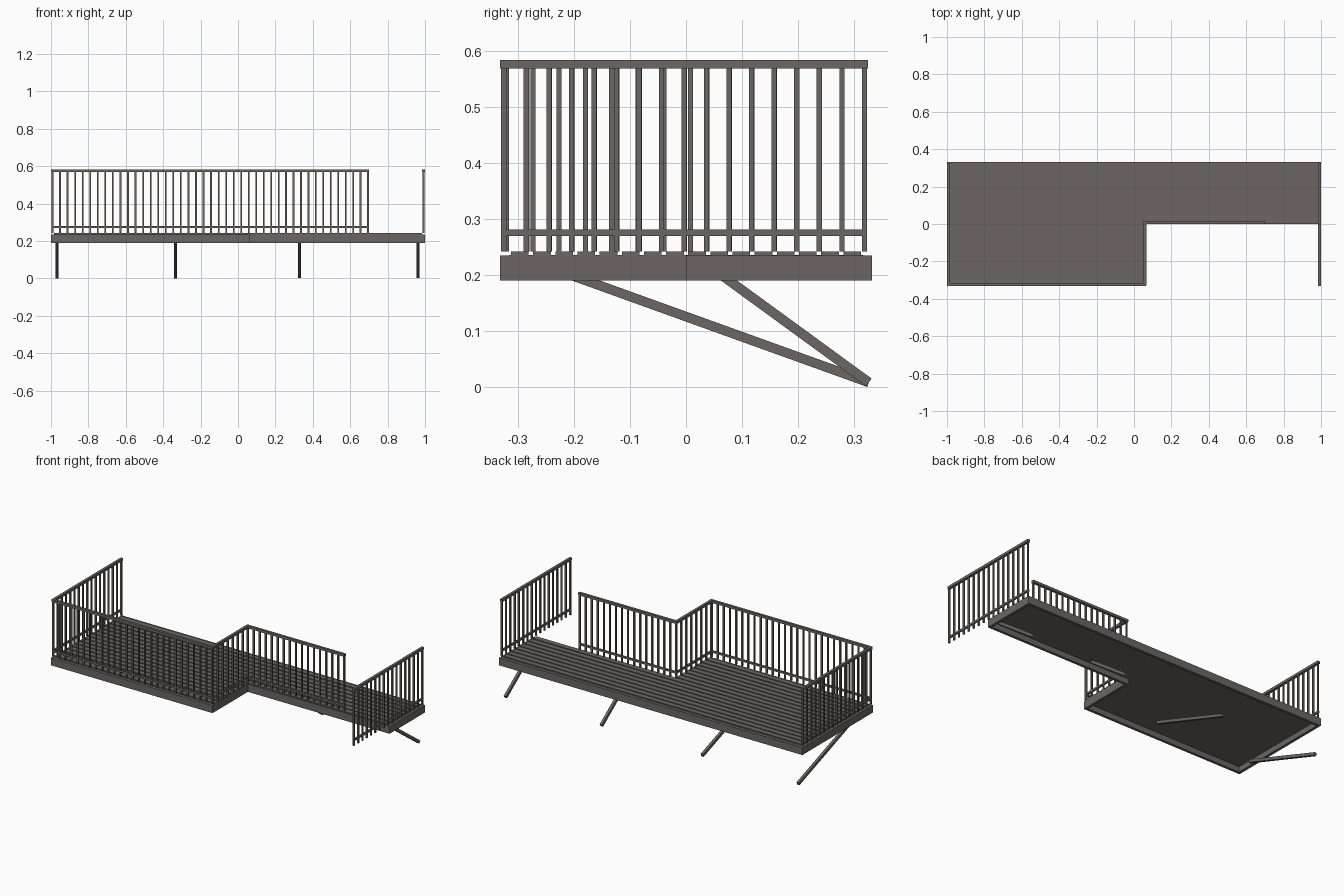
import bpy, bmesh
from mathutils import Vector, Matrix

if "Cube" in bpy.data.objects:
    bpy.data.objects.remove(bpy.data.objects["Cube"])

wood = bpy.data.materials.new("weathered_brown_grey")
wood.diffuse_color = (0.150, 0.133, 0.122, 1)
wood.use_nodes = True
wood.node_tree.nodes["Principled BSDF"].inputs["Base Color"].default_value = wood.diffuse_color


def add_box(bm, x0, x1, y0, y1, z0, z1):
    m = (Matrix.Translation(((x0 + x1) / 2, (y0 + y1) / 2, (z0 + z1) / 2))
         @ Matrix.Diagonal((x1 - x0, y1 - y0, z1 - z0, 1)))
    bmesh.ops.create_cube(bm, size=1, matrix=m)


def finish(name, bm):
    me = bpy.data.meshes.new(name)
    bm.to_mesh(me)
    bm.free()
    me.materials.append(wood)
    ob = bpy.data.objects.new(name, me)
    bpy.context.collection.objects.link(ob)
    return ob


def boxes(name, items):
    bm = bmesh.new()
    for b in items:
        add_box(bm, *b)
    return finish(name, bm)


# Perimeter beams of the L-shaped deck
Z0, Z1, T = 0.19, 0.235, 0.016
E = 0.332
STEP = 0.065
boxes("deck_frame", [
    (-1, 1, E - T, E, Z0, Z1),                       # back
    (-1, -1 + T, -E + T, E - T, Z0, Z1),             # left end
    (1 - T, 1, 0, E - T, Z0, Z1),                    # right end
    (-1, STEP, -E, -E + T, Z0, Z1),                  # front
    (STEP - T, STEP, -E + T, 0, Z0, 0.222),          # inner step
    (STEP - T, 1 - T, 0, T, Z0, Z1),                 # front of narrow part
])

# Solid layer under the boards
boxes("subfloor", [
    (-1 + T, STEP, -E + T, 0, 0.222, 0.236),
    (-1 + T, 1 - T, 0, E - T, 0.222, 0.236),
])

# Floor boards running lengthwise
N = 16
pitch = 2 * (E - T) / N
boards = []
for i in range(N):
    y = -E + T + i * pitch
    end = STEP if i < N // 2 else 1 - T
    boards.append((-1 + T, end, y + 0.004, y + pitch - 0.004, 0.234, 0.242))
boxes("floor_boards", boards)


# Railing: top rail, low rail and evenly spaced balusters between two points
def railing(name, a, b, count):
    a, b = Vector(a), Vector(b)
    along_x = abs(b.x - a.x) > abs(b.y - a.y)
    h, items = 0.0045, []

    def rail(w, e, z0, z1):
        ex, ey = (e, w) if along_x else (w, e)
        items.append((min(a.x, b.x) - ex, max(a.x, b.x) + ex,
                      min(a.y, b.y) - ey, max(a.y, b.y) + ey, z0, z1))

    rail(0.0075, 0.0065, 0.568, 0.583)
    rail(0.005, 0.005, 0.270, 0.281)
    for i in range(count):
        p = a.lerp(b, i / (count - 1))
        items.append((p.x - h, p.x + h, p.y - h, p.y + h, 0.242, 0.570))
    boxes(name, items)


railing("left_railing", (-0.992, -0.324), (-0.992, 0.318), 17)
railing("front_railing", (-0.992, -0.324), (0.058, -0.324), 27)
railing("step_railing", (0.058, -0.320), (0.058, 0.008), 8)
railing("inner_railing", (0.058, 0.008), (0.695, 0.008), 17)
railing("right_railing", (0.992, -0.325), (0.992, 0.318), 17)


# Sloping support struts, longer under the wide part
def strut(name, x, top_y):
    foot, top = Vector((x, 0.326, 0.0085)), Vector((x, top_y, 0.19))
    d = (top - foot).normalized()
    top = top + d * 0.03
    up = Vector((1, 0, 0)).cross(d)
    rot = Matrix((Vector((1, 0, 0)), d, up)).transposed().to_4x4()
    m = (Matrix.Translation((foot + top) / 2) @ rot
         @ Matrix.Diagonal((0.016, (top - foot).length, 0.017, 1)))
    bm = bmesh.new()
    bmesh.ops.create_cube(bm, size=1, matrix=m)
    bmesh.ops.recalc_face_normals(bm, faces=bm.faces)
    finish(name, bm)


for i, (x, y) in enumerate([(-0.967, -0.178), (-0.335, -0.178),
                            (0.330, 0.077), (0.963, 0.077)]):
    strut("support_strut_%d" % (i + 1), x, y)
